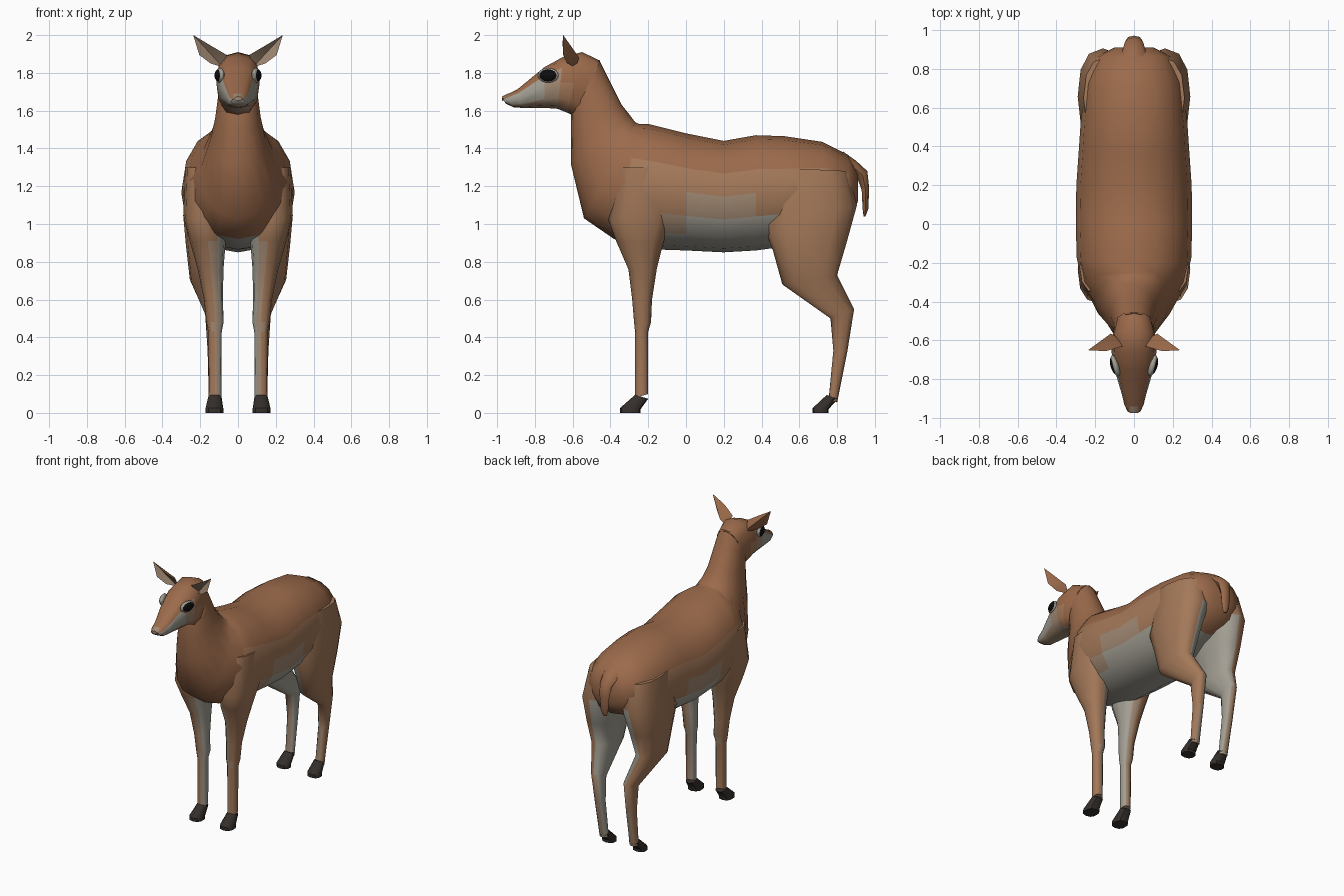
import bpy, bmesh, math
from mathutils import Vector


def mat(name, rgb):
    m = bpy.data.materials.new(name)
    m.diffuse_color = (*rgb, 1)
    return m


BROWN = mat("brown_coat", (0.33, 0.145, 0.07))
TAN = mat("tan_coat", (0.37, 0.19, 0.10))
FAWN = mat("fawn_coat", (0.36, 0.25, 0.17))
PALE = mat("pale_coat", (0.36, 0.34, 0.29))
DARK = mat("dark_horn", (0.035, 0.028, 0.024))
BLACK = mat("eye_black", (0.004, 0.004, 0.004))
COAT = [BROWN, TAN, FAWN, PALE]


def finish(name, bm, mats, paint=None, mirror=False, angle=50):
    """Turn a bmesh into a shaded object; paint(centre, normal) picks the material."""
    bmesh.ops.recalc_face_normals(bm, faces=bm.faces)
    if paint:
        for f in bm.faces:
            f.material_index = paint(f.calc_center_median(), f.normal)
    me = bpy.data.meshes.new(name)
    bm.to_mesh(me)
    bm.free()
    for m in mats:
        me.materials.append(m)
    ob = bpy.data.objects.new(name, me)
    bpy.context.collection.objects.link(ob)
    bpy.ops.object.select_all(action='DESELECT')
    ob.select_set(True)
    bpy.context.view_layer.objects.active = ob
    bpy.ops.object.shade_smooth_by_angle(angle=math.radians(angle))
    if mirror:
        ob.modifiers.new("mirror", 'MIRROR').use_mirror_merge = False
    return ob


def loft(name, rings, mats, paint=None, n=12, power=1.0, mirror=False, angle=50):
    """Skin oval rings, each spanning two side-view points: (y1, z1, y2, z2, centre x, half width)."""
    bm = bmesh.new()
    loops = []
    for y1, z1, y2, z2, cx, hw in rings:
        a, b = Vector((cx, y1, z1)), Vector((cx, y2, z2))
        mid, half = (a + b) / 2, (a - b) / 2
        loop = []
        for i in range(n):
            t = 2 * math.pi * i / n
            c, s = math.cos(t), math.sin(t)
            c = math.copysign(abs(c) ** power, c) if abs(c) > 1e-6 else 0
            s = math.copysign(abs(s) ** power, s) if abs(s) > 1e-6 else 0
            loop.append(bm.verts.new(mid + half * c + Vector((hw * s, 0, 0))))
        loops.append(loop)
    for p, q in zip(loops, loops[1:]):
        for i in range(n):
            j = (i + 1) % n
            bm.faces.new((p[i], p[j], q[j], q[i]))
    bm.faces.new(loops[0])
    bm.faces.new(loops[-1])
    return finish(name, bm, mats, paint, mirror, angle)


# Coat colouring: pale belly and inner legs, brown back
def paint_body(c, n):
    if c.y < -0.36 or c.y > 0.8 or c.z > 1.3:
        return 0
    return 3 if c.z < 1.0 else (2 if c.z < 1.1 else 1)


def paint_leg(c, n):
    if c.z > 1.05:
        return 1
    if n.x < -0.3:
        return 3
    return 2 if n.x < 0.2 and c.z < 0.95 else 1


def paint_head(c, n):
    if c.y > -0.62 or n.z > 0.55:
        return 0
    if n.z < -0.6:
        return 2
    return 3 if c.y < -0.75 else (2 if c.y < -0.7 else 1)


# Trunk, chest and neck in one skin
loft("body", [
    (0.91, 1.27, 0.91, 1.12, 0, 0.10),
    (0.86, 1.365, 0.87, 1.03, 0, 0.19),
    (0.72, 1.435, 0.74, 0.97, 0, 0.25),
    (0.52, 1.465, 0.52, 0.88, 0, 0.275),
    (0.37, 1.47, 0.37, 0.86, 0, 0.285),
    (0.20, 1.44, 0.20, 0.85, 0, 0.297),
    (0.00, 1.48, 0.00, 0.86, 0, 0.30),
    (-0.20, 1.53, -0.15, 0.865, 0, 0.295),
    (-0.25, 1.53, -0.38, 0.92, 0, 0.265),
    (-0.27, 1.54, -0.54, 1.03, 0, 0.20),
    (-0.30, 1.58, -0.61, 1.32, 0, 0.145),
    (-0.34, 1.63, -0.61, 1.50, 0, 0.12),
    (-0.42, 1.79, -0.61, 1.57, 0, 0.105),
    (-0.46, 1.87, -0.60, 1.62, 0, 0.095)], COAT, paint_body, n=16, power=0.93)

# Head and muzzle
loft("head", [
    (-0.455, 1.865, -0.57, 1.56, 0, 0.095),
    (-0.55, 1.91, -0.63, 1.59, 0, 0.115),
    (-0.65, 1.885, -0.68, 1.61, 0, 0.115),
    (-0.75, 1.83, -0.75, 1.615, 0, 0.10),
    (-0.89, 1.715, -0.87, 1.615, 0, 0.062),
    (-0.95, 1.685, -0.91, 1.617, 0, 0.05),
    (-0.97, 1.665, -0.955, 1.637, 0, 0.035)], COAT, paint_head, power=0.8)

# Mouth line and nose pad
loft("nose", [(-0.94, 1.692, -0.94, 1.66, 0, 0.034),
              (-0.973, 1.675, -0.973, 1.652, 0, 0.022)], [FAWN], n=8)


# Eyes: a dark flattened ball on a pale rim
def eye(name, material, x, grow):
    bm = bmesh.new()
    bmesh.ops.create_uvsphere(bm, u_segments=16, v_segments=10, radius=1)
    a = 0.28
    for v in bm.verts:
        p = Vector((v.co.x * 0.02, v.co.y * 0.05 * grow, v.co.z * 0.034 * grow))
        v.co = Vector((x + p.x * math.cos(a) + p.y * math.sin(a),
                       -0.73 - p.x * math.sin(a) + p.y * math.cos(a), 1.787 + p.z))
    finish(name, bm, [material], mirror=True)


eye("eye_rims", PALE, 0.096, 1.15)
eye("eyes", BLACK, 0.101, 1.0)

# Ears: cupped leaf, pale in front
bm = bmesh.new()
rim = [bm.verts.new(p) for p in [(0.08, -0.585, 1.83), (0.145, -0.63, 1.85), (0.205, -0.65, 1.895),
                                 (0.237, -0.65, 2.0), (0.145, -0.655, 1.945), (0.06, -0.63, 1.895)]]
cup = bm.verts.new((0.14, -0.61, 1.895))
back = bm.verts.new((0.12, -0.565, 1.88))
for i in range(6):
    for k in (cup, back):
        bm.faces.new((rim[i], rim[(i + 1) % 6], k))
finish("ears", bm, [BROWN, FAWN], lambda c, n: 1 if n.y < 0 else 0, mirror=True)

# Front legs
loft("front_legs", [
    (-0.36, 1.30, -0.08, 1.30, 0.18, 0.10),
    (-0.41, 1.02, -0.06, 1.07, 0.18, 0.11),
    (-0.37, 0.91, -0.12, 0.90, 0.16, 0.095),
    (-0.305, 0.76, -0.155, 0.76, 0.145, 0.068),
    (-0.285, 0.60, -0.18, 0.60, 0.13, 0.05),
    (-0.275, 0.48, -0.185, 0.48, 0.122, 0.046),
    (-0.27, 0.43, -0.20, 0.43, 0.122, 0.036),
    (-0.27, 0.08, -0.20, 0.10, 0.122, 0.034)], COAT, paint_leg, power=0.85, mirror=True)

# Hind legs with thigh and hock
loft("hind_legs", [
    (0.44, 1.30, 0.86, 1.28, 0.14, 0.12),
    (0.41, 0.99, 0.905, 1.10, 0.16, 0.13),
    (0.46, 0.86, 0.85, 0.90, 0.175, 0.10),
    (0.51, 0.68, 0.80, 0.73, 0.18, 0.075),
    (0.765, 0.50, 0.89, 0.55, 0.132, 0.042),
    (0.78, 0.33, 0.855, 0.33, 0.127, 0.034),
    (0.755, 0.07, 0.80, 0.055, 0.122, 0.032)], COAT, paint_leg, power=0.85, mirror=True)

# Hooves
for name, dy in (("front_hooves", 0), ("hind_hooves", 0.55)):
    y = (-0.27, -0.2, -0.35, -0.24) if dy == 0 else (0.745, 0.805, 0.67, 0.755)
    loft(name, [(y[0], 0.095, y[1], 0.075, 0.122, 0.036),
                (y[2], 0.025, y[3], 0.02, 0.125, 0.049),
                (y[2], 0.0, y[3], 0.0, 0.125, 0.049)], [DARK], n=10, power=0.8, mirror=True, angle=40)

# Tail
loft("tail", [
    (0.83, 1.385, 0.86, 1.27, 0, 0.075),
    (0.90, 1.335, 0.88, 1.26, 0, 0.06),
    (0.96, 1.28, 0.91, 1.235, 0, 0.048),
    (0.97, 1.19, 0.93, 1.18, 0, 0.04),
    (0.965, 1.08, 0.935, 1.08, 0, 0.03),
    (0.95, 1.04, 0.94, 1.04, 0, 0.015)], [BROWN], n=8)
